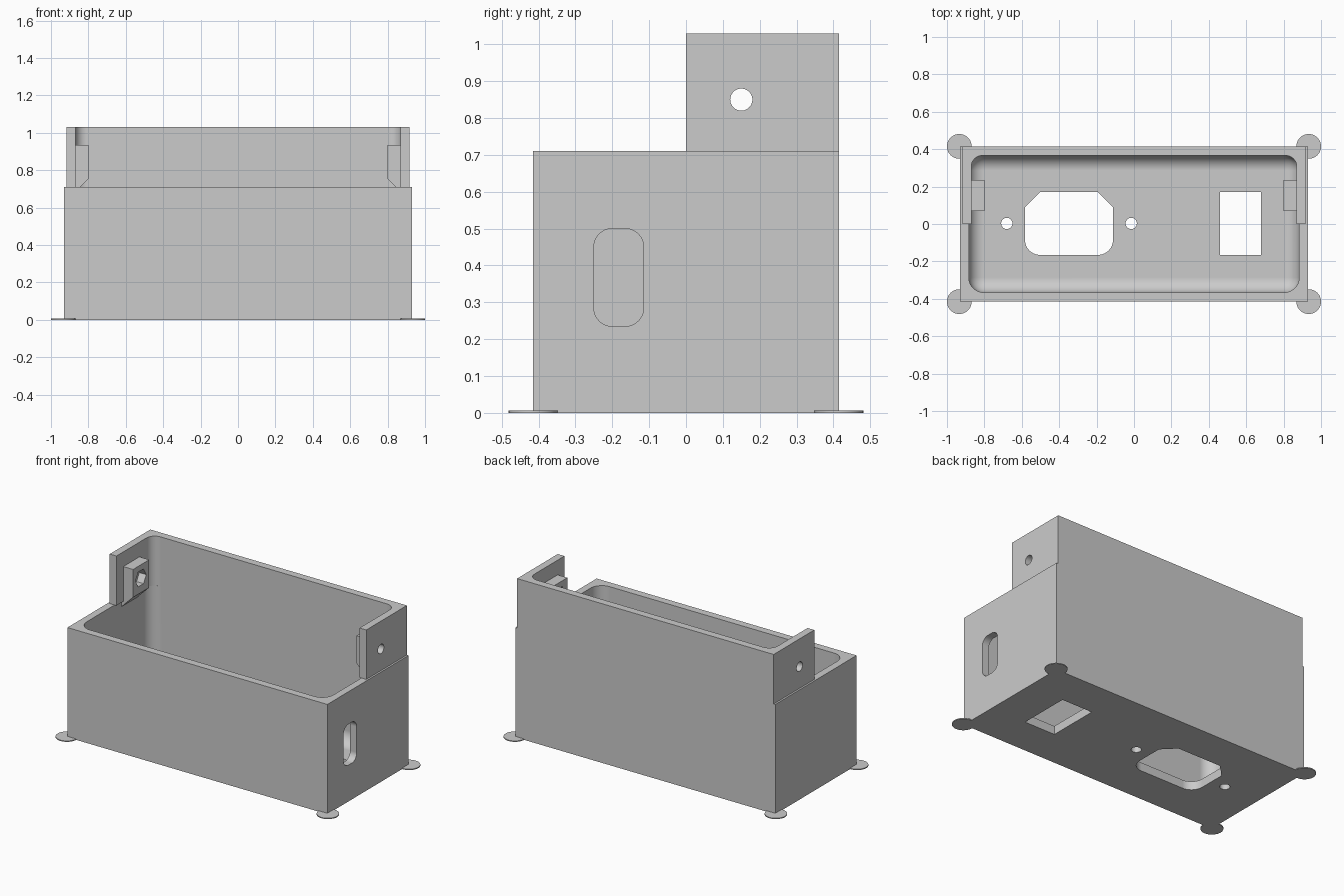
import bpy, bmesh, math
from mathutils import Matrix

if "Cube" in bpy.data.objects:
    bpy.data.objects.remove(bpy.data.objects["Cube"])

grey = bpy.data.materials.new("plain grey")
grey.use_nodes = True
grey.diffuse_color = (0.6, 0.6, 0.6, 1)
grey.node_tree.nodes["Principled BSDF"].inputs["Base Color"].default_value = (0.6, 0.6, 0.6, 1)


def add(name, bm):
    bmesh.ops.recalc_face_normals(bm, faces=bm.faces)
    mesh = bpy.data.meshes.new(name)
    bm.to_mesh(mesh)
    bm.free()
    mesh.materials.append(grey)
    obj = bpy.data.objects.new(name, mesh)
    bpy.context.collection.objects.link(obj)
    return obj


def box(name, x, y, z, radius=0, rounded=None, segments=12):
    """Box from ranges; edges picked by the rule 'rounded' get a fillet."""
    bm = bmesh.new()
    bmesh.ops.create_cube(bm, size=1)
    for v in bm.verts:
        v.co = [(a + b) / 2 + c * (b - a) for (a, b), c in zip((x, y, z), v.co)]
    if radius:
        edges = [e for e in bm.edges if rounded(*e.verts)]
        bmesh.ops.bevel(bm, geom=edges, offset=radius, segments=segments,
                        profile=0.5, affect='EDGES')
    return add(name, bm)


def cylinder(name, centre, radius, depth, axis='Z', sides=48):
    turn = Matrix.Rotation(math.pi / 2, 4, 'Y') if axis == 'X' else Matrix()
    bm = bmesh.new()
    bmesh.ops.create_cone(bm, cap_ends=True, segments=sides, radius1=radius,
                          radius2=radius, depth=depth,
                          matrix=Matrix.Translation(centre) @ turn)
    return add(name, bm)


def cut(obj, *cutters):
    """Subtract the cutters, bake the result and delete them."""
    for c in cutters:
        m = obj.modifiers.new("cut", 'BOOLEAN')
        m.operation, m.solver, m.object = 'DIFFERENCE', 'EXACT', c
    bpy.context.view_layer.update()
    graph = bpy.context.evaluated_depsgraph_get()
    mesh = bpy.data.meshes.new_from_object(obj.evaluated_get(graph))
    obj.modifiers.clear()
    obj.data = mesh
    for c in cutters:
        bpy.data.objects.remove(c)


def along(axis):
    return lambda a, b: abs(a.co[axis] - b.co[axis]) > 1e-4


# Lower tray with a filleted cavity
tray = box("tray", (-0.93, 0.93), (-0.415, 0.415), (0, 0.71))
cavity = box("cavity", (-0.883, 0.883), (-0.366, 0.366), (0.055, 1.2), 0.08,
             lambda a, b: min(a.co.z, b.co.z) < 0.1)

# Floor openings: inlet with two chamfered and two round corners, switch, screws
inlet = box("inlet", (-0.583, -0.112), (-0.165, 0.17), (-0.1, 0.2), 0.08,
            lambda a, b: along(2)(a, b) and a.co.y < 0)
back_corner = [box("inlet_corner", (-0.583, -0.112), (-0.165, 0.17), (-0.1, 0.2), 0.08,
                   lambda a, b: along(2)(a, b) and a.co.y > 0, 1)]
m = inlet.modifiers.new("chamfer", 'BOOLEAN')
m.operation, m.object = 'INTERSECT', back_corner[0]
cut(inlet)
bpy.data.objects.remove(back_corner[0])
switch = box("switch", (0.46, 0.68), (-0.165, 0.17), (-0.1, 0.2))
screws = [cylinder("screw", (x, 0.003, 0), 0.03, 0.4) for x in (-0.68, -0.015)]

# Rounded cable slot in the left wall only
slot = box("slot", (0.8, 1.0), (-0.25, -0.115), (0.235, 0.5), 0.05, along(0))
cut(tray, cavity, inlet, switch, slot, *screws)

# Raised back wall with its two side tabs
upper = box("upper_wall", (-0.918, 0.918), (0, 0.415), (0.71, 1.03))
hollow = box("hollow", (-0.87, 0.87), (-0.4, 0.366), (0.6, 1.2), 0.06, along(2))
cut(upper, hollow, cylinder("bolt", (0, 0.15, 0.85), 0.03, 3, 'X'))

# Nut blocks inside the tabs, sloped underneath, with hexagonal pockets
parts = [tray, upper]
for side, label in ((1, "left"), (-1, "right")):
    profile = [(0.80, 0.935), (0.885, 0.935), (0.885, 0.67), (0.80, 0.755)]
    bm = bmesh.new()
    face = bm.faces.new([bm.verts.new((side * x, 0.07, z)) for x, z in profile])
    new = bmesh.ops.extrude_face_region(bm, geom=[face])["geom"]
    bmesh.ops.translate(bm, vec=(0, 0.165, 0),
                        verts=[g for g in new if isinstance(g, bmesh.types.BMVert)])
    block = add(label + "_nut_block", bm)
    cut(block, cylinder("bolt", (side * 0.85, 0.15, 0.85), 0.03, 0.4, 'X'),
        cylinder("nut", (side * 0.80, 0.15, 0.85), 0.055, 0.1, 'X', 6))
    parts.append(block)

    # Thin round pads under the corners
    for y, end in ((-0.415, "front"), (0.415, "back")):
        parts.append(cylinder(f"{end}_{label}_pad", (side * 0.934, y, 0.003), 0.066, 0.006))

# Smooth fillets, crisp edges
for obj in parts:
    bpy.ops.object.select_all(action='DESELECT')
    obj.select_set(True)
    bpy.context.view_layer.objects.active = obj
    bpy.ops.object.shade_smooth_by_angle(angle=math.radians(25))
    w = obj.modifiers.new("even normals", 'WEIGHTED_NORMAL')
    w.keep_sharp = True
